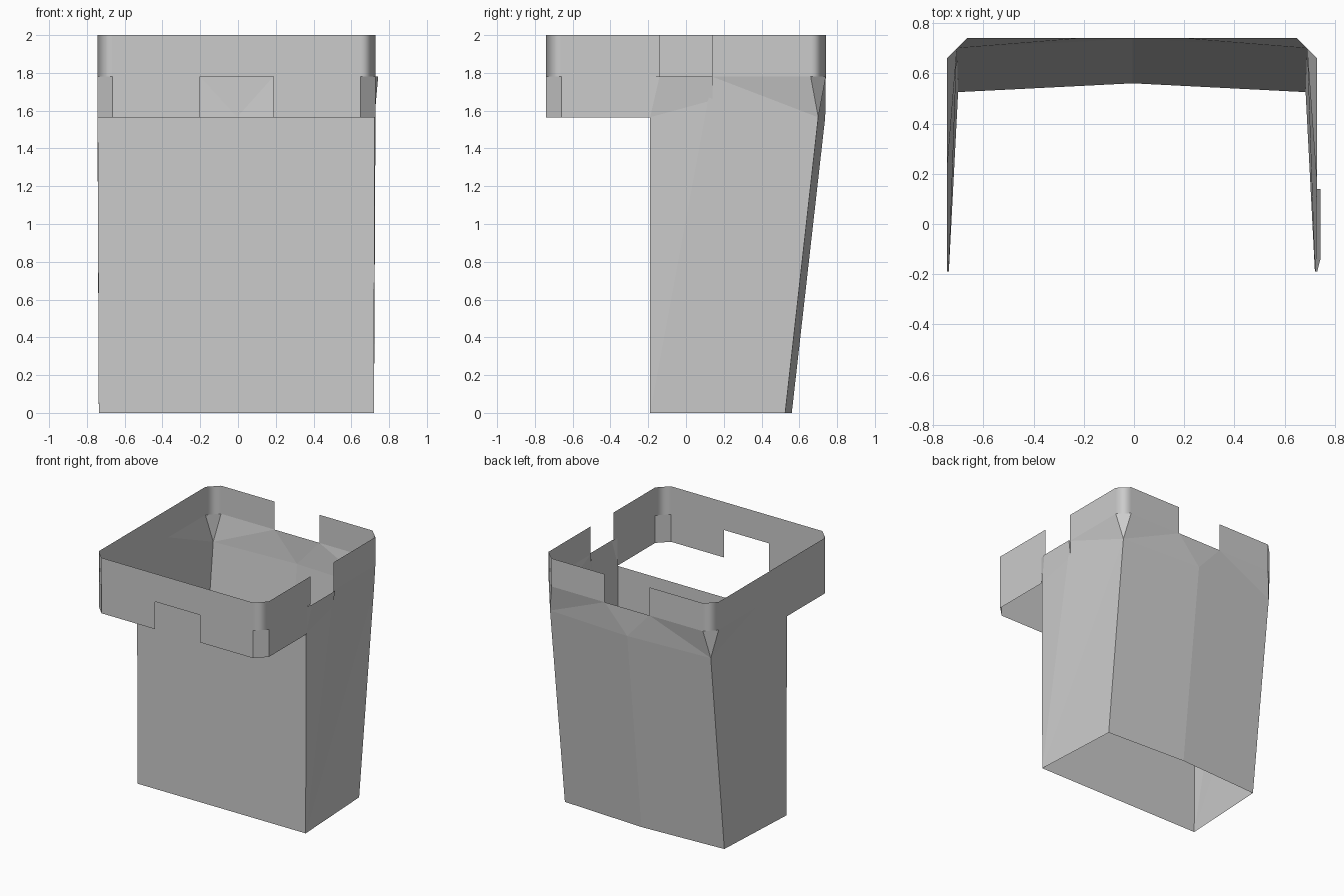
import bpy, bmesh

if "Cube" in bpy.data.objects:
    bpy.data.objects.remove(bpy.data.objects["Cube"])

TOP, RIM, LOW = 2.0, 1.78, 1.565      # collar top, collar bottom, skirt bottom
XL, XR, Y = -0.745, 0.729, 0.74       # outer walls
CL, CR, CY = -0.665, 0.648, 0.66      # where the corner chamfers start
GL, GR, S = -0.2, 0.187, 0.14         # front/back gap, right gap half width
YF = -0.19                            # front wall of the body


def make(name, polys, smooth=False, recalc=False):
    """Build a welded open shell from a list of polygons."""
    bm = bmesh.new()
    for poly in polys:
        bm.faces.new([bm.verts.new(p) for p in poly])
    bmesh.ops.remove_doubles(bm, verts=bm.verts, dist=0.0005)
    if recalc:
        bmesh.ops.recalc_face_normals(bm, faces=bm.faces)
    for f in bm.faces:
        f.smooth = smooth
    me = bpy.data.meshes.new(name)
    bm.to_mesh(me)
    bm.free()
    ob = bpy.data.objects.new(name, me)
    bpy.context.collection.objects.link(ob)
    return ob


def band(path, z0, z1):
    """Vertical wall along a plan path (counter-clockwise faces outward)."""
    return [[(*p, z0), (*q, z0), (*q, z1), (*p, z1)] for p, q in zip(path, path[1:])]


# Collar: chamfered ring with gaps at the back and on the right
collar = make("collar",
              band([(GL, Y), (CL, Y), (XL, CY), (XL, -CY), (CL, -Y),
                    (CR, -Y), (XR, -CY), (XR, -S)], RIM, TOP)
              + band([(XR, S), (XR, CY), (CR, Y), (GR, Y)], RIM, TOP), smooth=True)
wn = collar.modifiers.new("weighted_normals", 'WEIGHTED_NORMAL')
wn.weight = 100

# Skirt: two front flaps wrapping round to the body
make("left_skirt", band([(XL, YF), (XL, -CY), (CL, -Y), (GL, -Y)], LOW, RIM))
make("right_skirt", band([(GR, -Y), (CR, -Y), (XR, -CY), (XR, YF)], LOW, RIM))

# Body: open-bottomed tapering shell
F0L, F0R = (-0.737, YF, 0), (0.72, YF, 0)
F1L, F1R = (-0.743, YF, LOW), (0.723, YF, LOW)
B0L, B0R, B0M = (-0.70, 0.525, 0), (0.683, 0.525, 0), (-0.005, 0.56, 0)
B1L, B1R, B1M = (-0.705, 0.70, LOW), (0.689, 0.70, LOW), (-0.005, 0.737, LOW)
ML, NL, TL, UL = (XL, 0.2, RIM), (XL, YF, RIM), (XL, CY, RIM), (CL, Y, RIM)
MR, NR, TR, UR = (XR, S, RIM), (XR, YF, RIM), (XR, CY, RIM), (CR, Y, RIM)
HL, HR = (GL, Y, RIM), (GR, Y, RIM)
P1, P2, P3 = (0.742, -S, RIM), (0.742, S, RIM), (0.726, S, 1.655)

make("body", [
    [F0L, F0R, F1R, F1L],                                        # front wall
    [F0L, B0L, B1L], [F0L, B1L, ML], [F0L, ML, F1L],             # left wall
    [F1L, ML, NL], [B1L, TL, ML], [B1L, UL, TL],
    [F0R, B0R, B1R], [F0R, B1R, MR], [F0R, MR, P3],              # right wall
    [F0R, P3, F1R], [B1R, TR, MR], [B1R, UR, TR],
    [F1R, P3, P2, P1], [P3, MR, P2], [F1R, P1, NR],              # right bulge
    [B0L, B0M, B1M, B1L], [B0M, B0R, B1R, B1M],                  # back wall
    [B1L, B1M, HL], [B1L, HL, UL], [B1M, HR, HL],
    [B1M, B1R, HR], [B1R, UR, HR],
], recalc=True)
